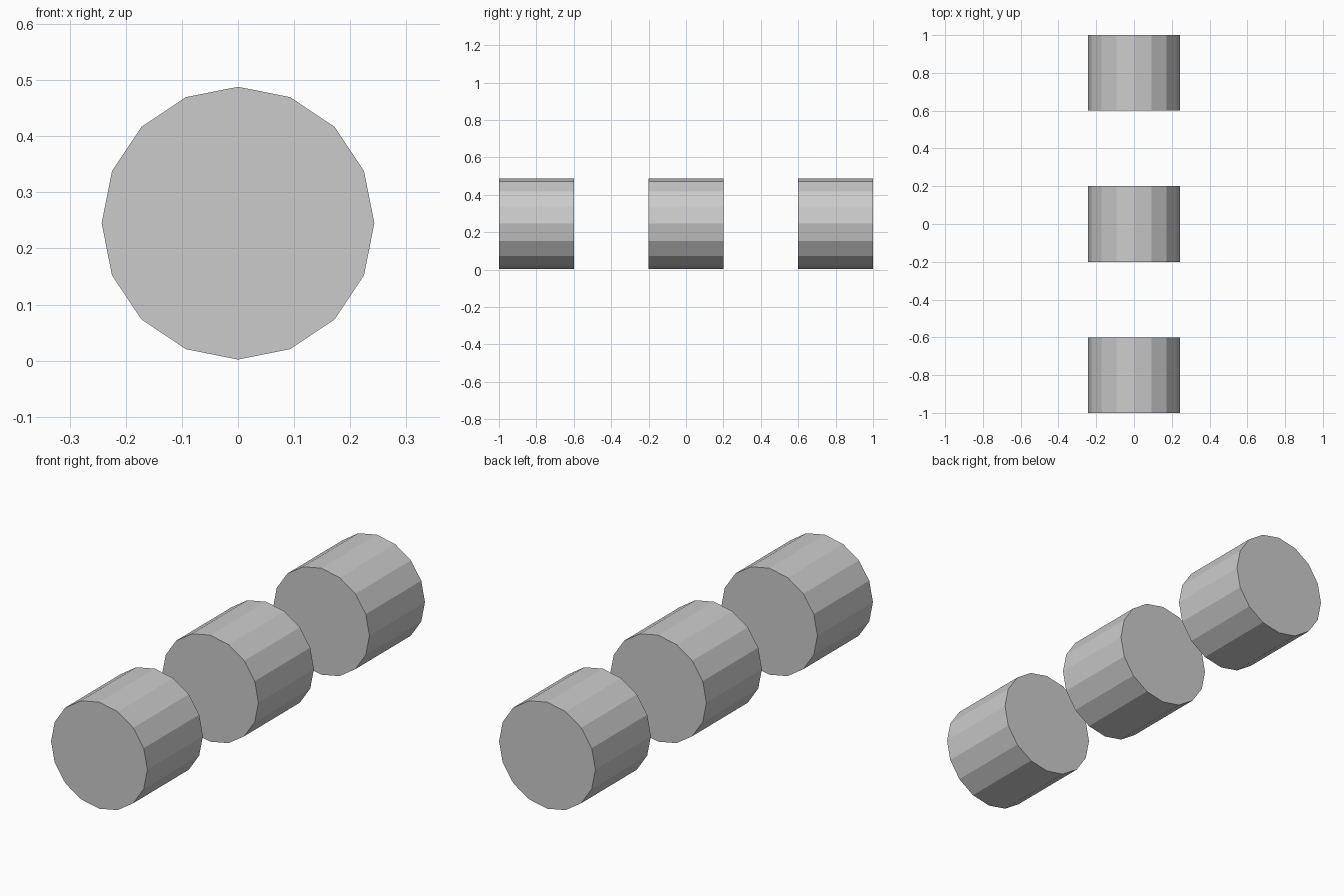
import bpy
from math import radians

if "Cube" in bpy.data.objects:
    bpy.data.objects.remove(bpy.data.objects["Cube"])

RADIUS = 0.243
CENTRE_Z = 0.245
LENGTH = 0.4


def roller(name, y):
    # 16-sided flat-shaded drum lying along y, with a corner pointing up
    bpy.ops.mesh.primitive_cylinder_add(
        vertices=16, radius=RADIUS, depth=LENGTH,
        location=(0, y, CENTRE_Z), rotation=(radians(90), 0, 0))
    bpy.context.object.name = name


# Three equal drums in a row
for name, y in (("front_drum", -0.8), ("middle_drum", 0), ("back_drum", 0.8)):
    roller(name, y)
